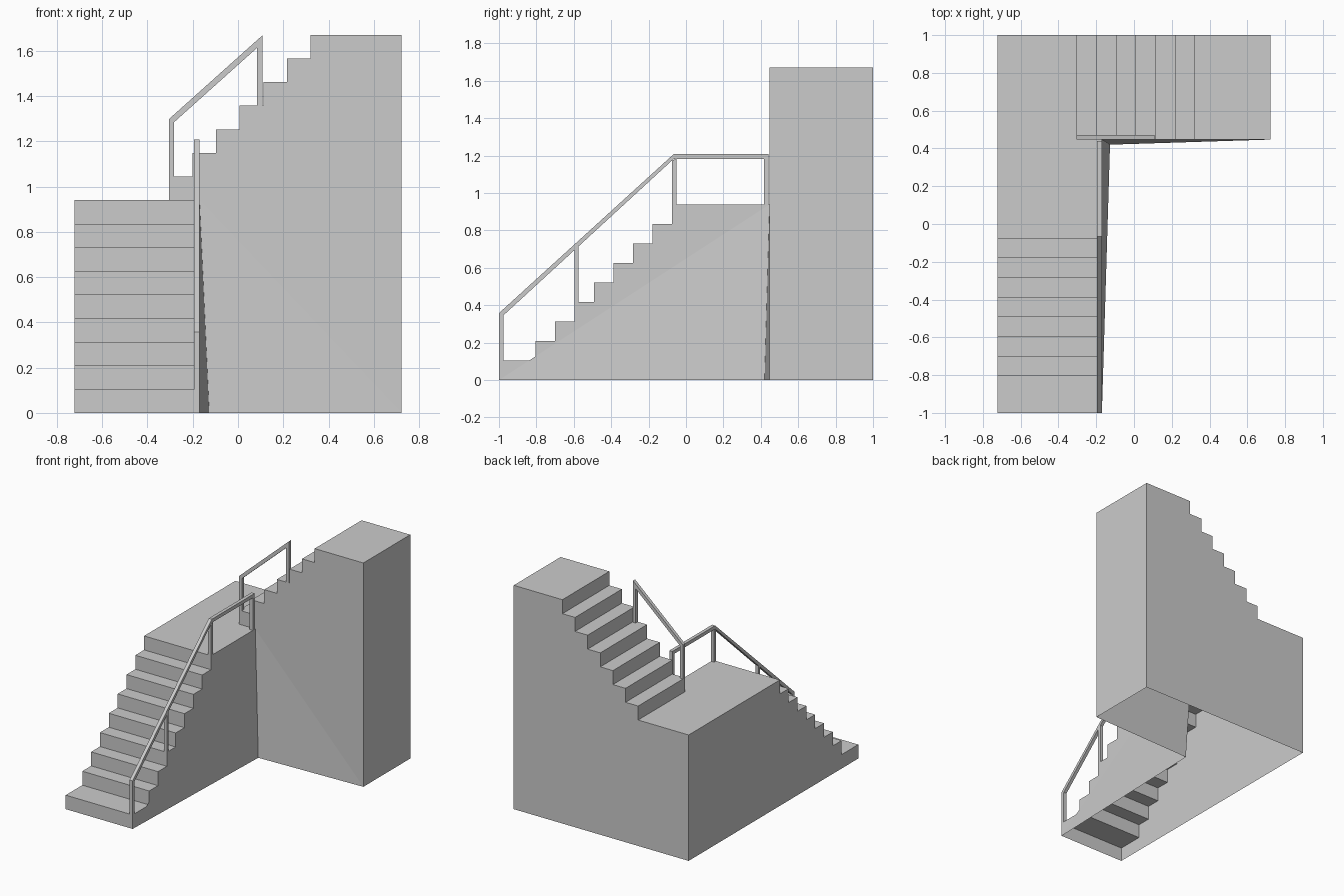
import bpy, bmesh
from mathutils import Vector

if "Cube" in bpy.data.objects:
    bpy.data.objects.remove(bpy.data.objects["Cube"])

L, R = -0.722, 0.722      # outer x limits
S = -0.17                 # open side of the lower flight
W = 0.447                 # front wall of the upper flight
T, H = 0.1042, 0.1044     # tread depth and rise
LAND = 9 * H


def finish(bm, name):
    bmesh.ops.remove_doubles(bm, verts=bm.verts, dist=1e-5)
    bmesh.ops.recalc_face_normals(bm, faces=bm.faces)
    bmesh.ops.triangulate(bm, faces=[f for f in bm.faces if len(f.verts) > 4])
    me = bpy.data.meshes.new(name)
    bm.to_mesh(me)
    bm.free()
    ob = bpy.data.objects.new(name, me)
    bpy.context.collection.objects.link(ob)
    return ob


def steps(start, z, count):
    """Zigzag profile: riser then tread, ending at the top of the last riser."""
    pts = []
    for i in range(count):
        pts += [(start[i], z + i * H), (start[i], z + (i + 1) * H)]
    return pts


# Step profiles of both flights
low = steps([-1.0] + [-0.805 + i * T for i in range(8)], 0, 9)
up = steps([-0.305 + i * T for i in range(7)], LAND, 7)
top = up[-1][1]
x0, y0 = up[0][0], low[-1][0]

# Staircase shell, open underneath
bm = bmesh.new()


def face(*pts):
    bm.faces.new([bm.verts.new(p) for p in pts])


for (a, za), (b, zb) in zip(low, low[1:]):
    face((L, a, za), (S, a, za), (S, b, zb), (L, b, zb))
up_run = up + [(R, top), (R, 0)]
for (a, za), (b, zb) in zip(up_run, up_run[1:]):
    face((a, W, za), (a, 1, za), (b, 1, zb), (b, W, zb))
# landing
face((L, y0, LAND), (S, y0, LAND), (S, W, LAND), (x0, W, LAND), (x0, 1, LAND), (L, 1, LAND))
# left and back walls
face(*[(L, y, z) for y, z in low + [(1, LAND), (1, 0)]])
face(*[(x, 1, z) for x, z in [(L, 0), (L, LAND)] + up_run])
# inner walls, whose shared bottom corner flares outwards
corner = (-0.127, 0.42, 0)
face(*[(S, y, z) for y, z in low + [(W, LAND)]])
face((S, -1, 0), (S, W, LAND), corner)
face(*[(x, W, z) for x, z in up_run + [(S, LAND)]])
face((S, W, LAND), (R, W, 0), corner)
finish(bm, "staircase")


def prism(name, pts, axis, lo, hi):
    """Extrude a (horizontal, z) outline along x or y."""
    b = bmesh.new()
    mk = (lambda h, z: (lo, h, z)) if axis == 'x' else (lambda h, z: (h, lo, z))
    f = b.faces.new([b.verts.new(mk(h, z)) for h, z in pts])
    g = bmesh.ops.extrude_face_region(b, geom=[f])
    d = Vector((hi - lo, 0, 0) if axis == 'x' else (0, hi - lo, 0))
    bmesh.ops.translate(b, vec=d, verts=[v for v in g['geom'] if isinstance(v, bmesh.types.BMVert)])
    return finish(b, name)


def railing(name, path, posts, axis, lo, hi, drops):
    under = [(h, z - d) for (h, z), d in zip(path, drops)]
    prism(name + "_handrail", path + under[::-1], axis, lo, hi)

    def height(h):
        for (a, za), (b, zb) in zip(under, under[1:]):
            if h <= b + 1e-6:
                return za + (zb - za) * (h - a) / (b - a)
        return under[-1][1]
    for i, (h, z) in enumerate(posts):
        e = h + 0.023
        prism(f"{name}_post_{i + 1}", [(h, z), (e, z), (e, height(e)), (h, height(h))], axis, lo, hi)


# Railings
railing("lower", [(-1, 0.358), (-0.066, 1.208), (0.44, 1.208)],
        [(-1, H), (-0.597, 4 * H), (-0.075, LAND), (0.417, LAND)],
        'x', S - 0.025, S, [0.034, 0.026, 0.026])
railing("upper", [(-0.305, 1.298), (0.108, 1.668)],
        [(-0.305, LAND + H), (0.085, LAND + 4 * H)],
        'y', W, W + 0.025, [0.034, 0.034])
